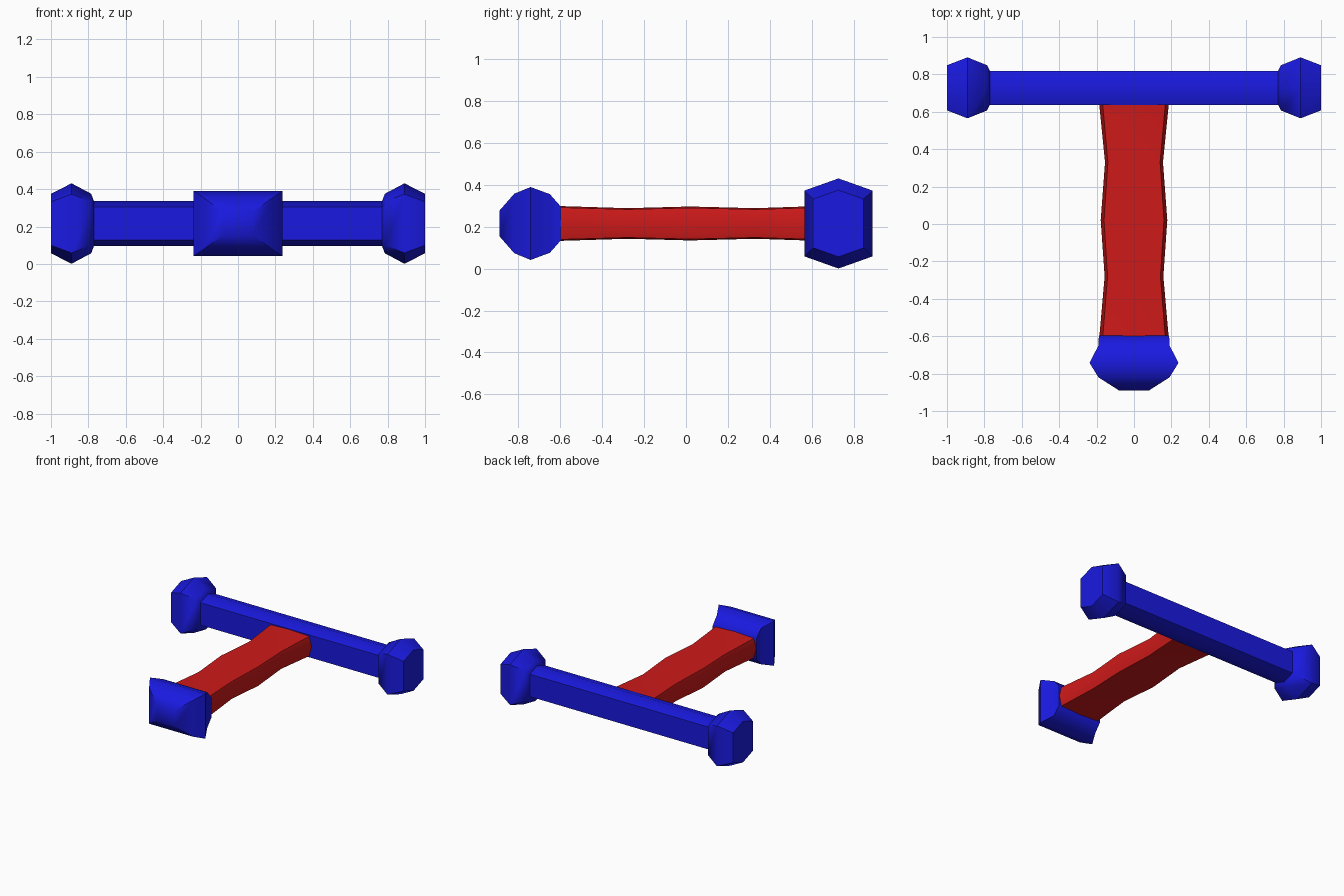
import bpy, bmesh, math

if "Cube" in bpy.data.objects:
    bpy.data.objects.remove(bpy.data.objects["Cube"])

ZC = 0.216  # shared centre height


def material(name, color):
    m = bpy.data.materials.new(name)
    m.diffuse_color = color
    m.use_nodes = True
    m.node_tree.nodes["Principled BSDF"].inputs["Base Color"].default_value = m.diffuse_color
    return m


BLUE = material("blue", (0.01, 0.01, 0.75, 1))
RED = material("red", (0.62, 0.01, 0.01, 1))


def loft(name, rings, mat):
    """Skin a list of equal-length rings and cap both ends."""
    bm = bmesh.new()
    loops = [[bm.verts.new(p) for p in r] for r in rings]
    n = len(loops[0])
    for a, b in zip(loops, loops[1:]):
        for i in range(n):
            j = (i + 1) % n
            bm.faces.new((a[i], a[j], b[j], b[i]))
    bm.faces.new(loops[0])
    bm.faces.new(loops[-1])
    bmesh.ops.recalc_face_normals(bm, faces=bm.faces[:])
    me = bpy.data.meshes.new(name)
    bm.to_mesh(me)
    bm.free()
    ob = bpy.data.objects.new(name, me)
    bpy.context.collection.objects.link(ob)
    me.materials.append(mat)
    bpy.ops.object.select_all(action='DESELECT')
    ob.select_set(True)
    bpy.context.view_layer.objects.active = ob
    bpy.ops.object.shade_smooth_by_angle(angle=math.radians(46))
    return ob


# Crossbar with knobbed ends: a tall hexagon scaled along x
HEX = [(0, .215), (.163, .157), (.163, -.157), (0, -.215), (-.163, -.157), (-.163, .157)]
stations = [(.77, .555), (.785, .74), (.89, 1), (1, .74)]
stations = [(-x, s) for x, s in reversed(stations)] + stations
loft("crossbar", [[(x, .728 + y * s, ZC + z * s) for y, z in HEX] for x, s in stations], BLUE)

# Wavy grip: slightly domed octagon, (y, half width, half height)
grip = [(-.65, .188, .084), (-.6, .185, .083), (-.28, .157, .073), (.02, .178, .081),
        (.33, .155, .073), (.66, .188, .084)]
OCT = [(0, 1), (.9, .92), (1, 0), (.9, -.92), (0, -1), (-.9, -.92), (-1, 0), (-.9, .92)]
loft("grip", [[(w * u, y, ZC + h * v) for u, v in OCT] for y, w, h in grip], RED)

# Faceted pommel: rectangles along y, (y, half width, half height)
pommel = [(-.597, .188, .08), (-.65, .19, .14), (-.742, .238, .174), (-.82, .19, .142), (-.89, .08, .062)]
RECT = [(1, 1), (1, -1), (-1, -1), (-1, 1)]
loft("pommel", [[(w * u, y, ZC + h * v) for u, v in RECT] for y, w, h in pommel], BLUE)
